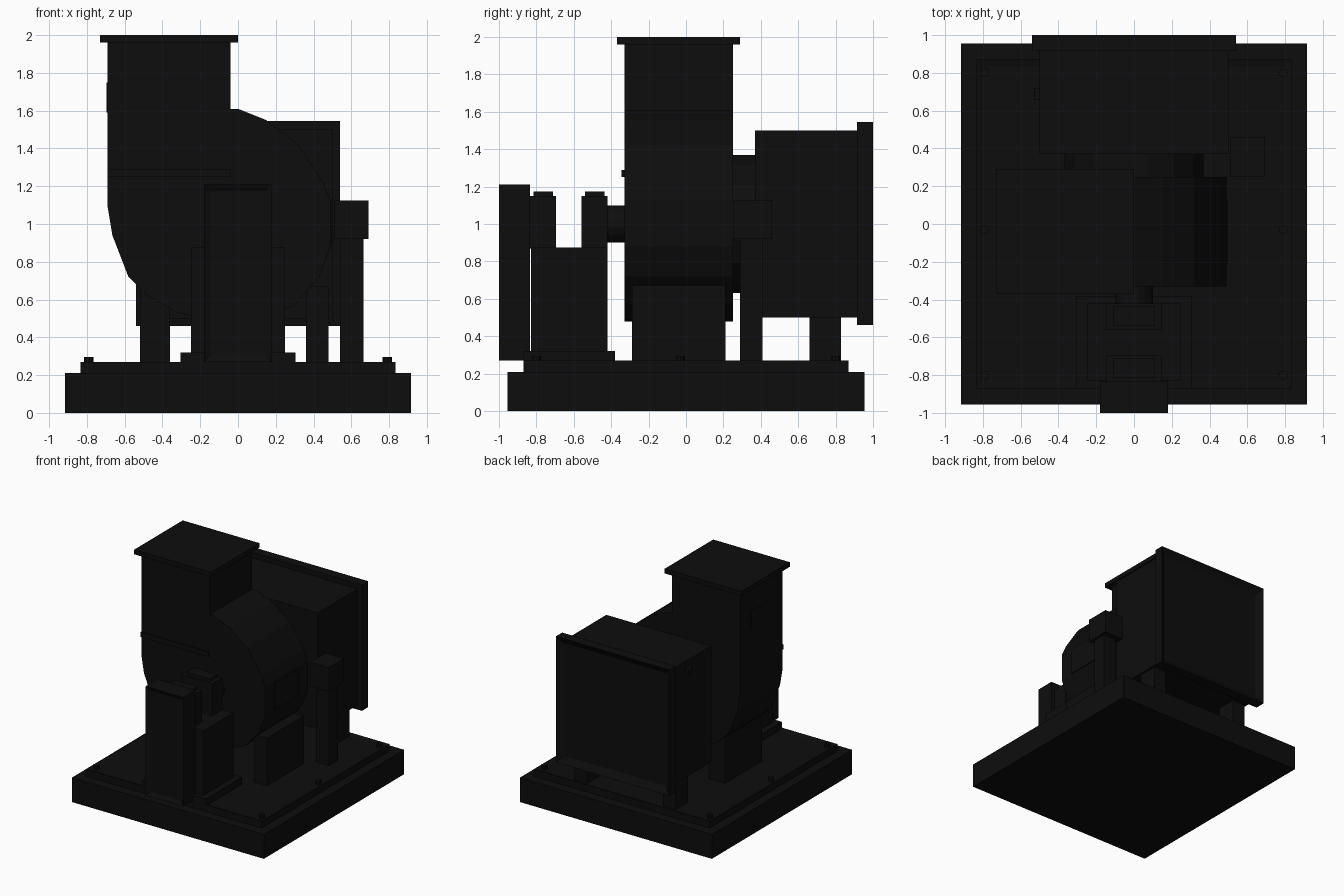
import bpy, bmesh
from mathutils import Vector

cube = bpy.data.objects.get("Cube")
if cube:
    bpy.data.objects.remove(cube, do_unlink=True)

paint = bpy.data.materials.new("near_black_paint")
paint.use_nodes = True
COLOUR = (0.004, 0.004, 0.004, 1)
paint.diffuse_color = COLOUR
paint.node_tree.nodes["Principled BSDF"].inputs["Base Color"].default_value = COLOUR


def finish(name, bm):
    bmesh.ops.recalc_face_normals(bm, faces=bm.faces)
    mesh = bpy.data.meshes.new(name)
    bm.to_mesh(mesh)
    bm.free()
    mesh.materials.append(paint)
    obj = bpy.data.objects.new(name, mesh)
    bpy.context.collection.objects.link(obj)
    return obj


def box(name, x, y, z, recess=None, border=0.05, depth=0.02):
    """Box from three (low, high) ranges; recess sinks a panel in one face."""
    bm = bmesh.new()
    bmesh.ops.create_cube(bm, size=1)
    for v in bm.verts:
        v.co = Vector(r[0] if c < 0 else r[1] for r, c in zip((x, y, z), v.co))
    if recess:
        bm.normal_update()
        face = max(bm.faces, key=lambda f: f.normal.dot(Vector(recess)))
        bmesh.ops.inset_region(bm, faces=[face], thickness=border)
        bmesh.ops.translate(bm, verts=face.verts, vec=Vector(recess) * -depth)
    return finish(name, bm)


def prism(name, outline, y):
    """Extrude an x-z outline along y."""
    bm = bmesh.new()
    face = bm.faces.new([bm.verts.new((px, y[0], pz)) for px, pz in outline])
    new = bmesh.ops.extrude_face_region(bm, geom=[face])["geom"]
    bmesh.ops.translate(bm, vec=(0, y[1] - y[0], 0),
                        verts=[g for g in new if isinstance(g, bmesh.types.BMVert)])
    return finish(name, bm)


def cylinder(name, centre, radius, depth, sides=16, axis="Z"):
    bpy.ops.mesh.primitive_cylinder_add(
        vertices=sides, radius=radius, depth=depth, location=centre,
        rotation=(1.5708 if axis == "Y" else 0, 0, 0))
    obj = bpy.context.object
    obj.name = name
    obj.data.materials.append(paint)
    # Turn the sides so that a flat lies uppermost
    if axis == "Y":
        obj.rotation_euler.y = 3.14159 / sides
    return obj


# Plinth, base frame and anchor bolts
box("plinth", (-0.915, 0.915), (-0.955, 0.955), (0, 0.21))
box("base_frame", (-0.835, 0.835), (-0.87, 0.87), (0.21, 0.27),
    recess=(0, 0, 1), border=0.05, depth=0.01)
for side in (-1, 1):
    for y in (-0.8, -0.03, 0.8):
        cylinder("anchor_bolt", (side * 0.79, y, 0.275), 0.024, 0.04, 8)

# Fan housing: scroll running into a rising outlet duct
scroll = [(-0.04, 1.61), (0, 1.61), (0.15, 1.55), (0.32, 1.42), (0.45, 1.22),
          (0.49, 1.13), (0.49, 0.88), (0.43, 0.72), (0.30, 0.57), (0.12, 0.49),
          (-0.1, 0.48), (-0.32, 0.53), (-0.48, 0.62), (-0.58, 0.72),
          (-0.665, 0.94), (-0.69, 1.09), (-0.69, 1.96), (-0.04, 1.96)]
prism("fan_housing", scroll, (-0.33, 0.25))
box("outlet_flange", (-0.73, 0), (-0.37, 0.29), (1.96, 2.0))
box("duct_seam_strip", (-0.69, -0.04), (-0.345, -0.33), (1.25, 1.29))
box("access_panel", (0.485, 0.498), (-0.21, 0.12), (0.89, 1.12))
box("rating_plate", (-0.696, -0.69), (-0.15, 0.1), (1.59, 1.75))
for side in (-1, 1):
    box("housing_support", sorted((side * 0.36, side * (0.5 - side * 0.02))),
        (-0.29, 0.21), (0.26, 0.67))

# Inlet duct and filter box behind the fan
cylinder("inlet_duct", (0, 0.31, 1.0), 0.375, 0.14, 16, "Y")
box("filter_box", (-0.5, 0.5), (0.37, 0.92), (0.5, 1.5))
box("filter_door_frame", (-0.54, 0.54), (0.915, 1.0), (0.46, 1.545),
    recess=(0, 1, 0), border=0.08, depth=0.035)
box("door_latch", (-0.53, -0.49), (0.66, 0.72), (1.4, 1.44))
for side in (-1, 1):
    box("filter_box_leg", sorted((side * 0.36, side * 0.48)), (0.66, 0.83), (0.26, 0.51))

# Control post
box("control_post", (0.54, 0.665), (0.29, 0.41), (0.26, 0.93))
box("control_box", (0.51, 0.69), (0.25, 0.46), (0.92, 1.125))

# Bearing pedestal, bearings, shaft hub and drive guard
box("pedestal_foot", (-0.305, 0.305), (-0.87, -0.38), (0.26, 0.32))
box("bearing_pedestal", (-0.25, 0.25), (-0.83, -0.42), (0.32, 0.875))
for low, high in ((-0.835, -0.695), (-0.56, -0.42)):
    box("bearing_block", (-0.145, 0.145), (low, high), (0.87, 1.15))
    box("bearing_cap", (-0.11, 0.11), (low + 0.02, high - 0.015), (1.15, 1.175))
cylinder("shaft_hub", (0, -0.375, 1.0), 0.102, 0.1, 16, "Y")
box("drive_guard", (-0.18, 0.18), (-1.0, -0.835), (0.27, 1.21),
    recess=(0, -1, 0), border=0.05, depth=0.02)
